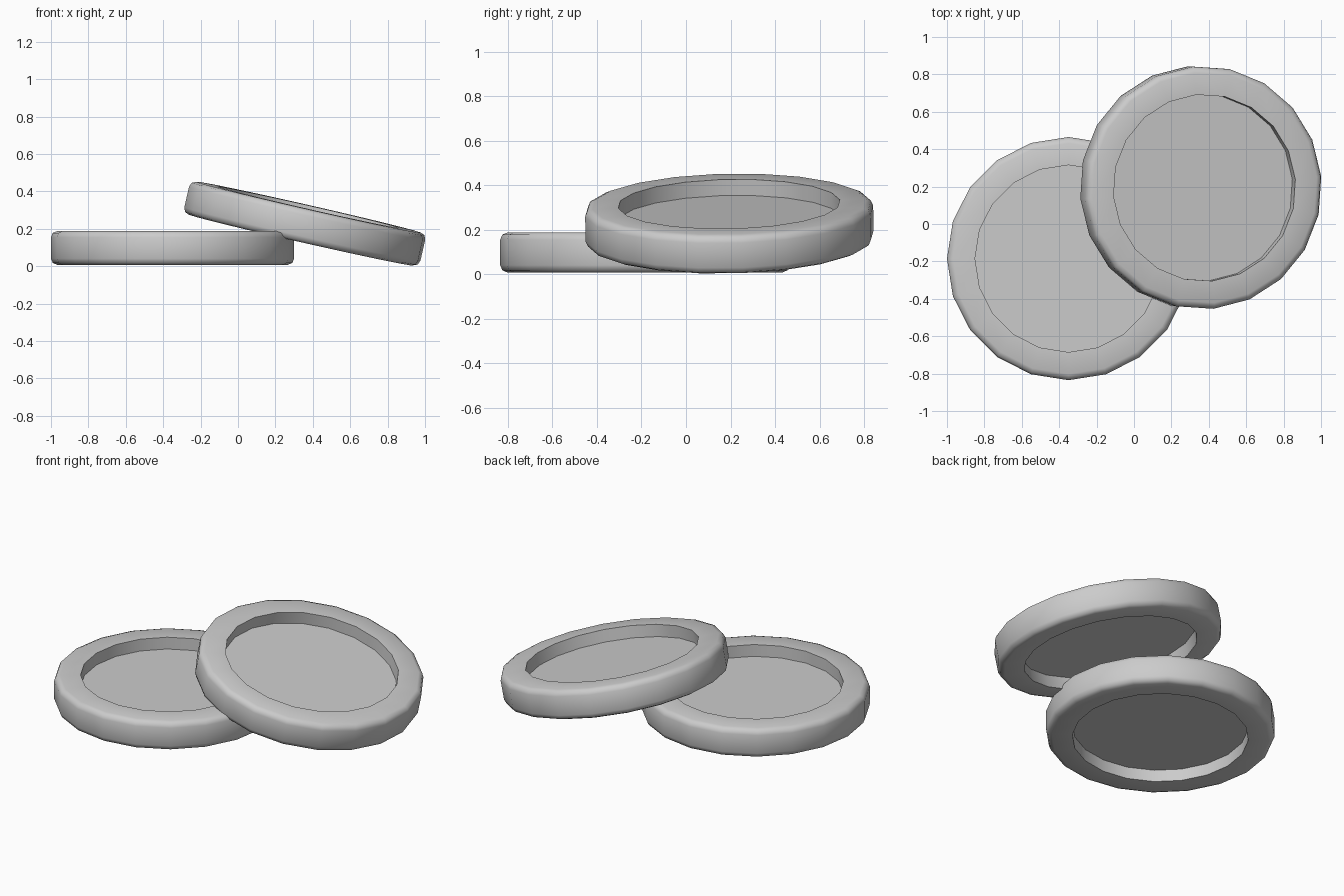
import bpy, bmesh, math
from mathutils import Matrix, Vector

if "Cube" in bpy.data.objects:
    bpy.data.objects.remove(bpy.data.objects["Cube"])

SIDES = 20
R, INNER, HALF, WEB, BEV = 0.65, 0.5, 0.09, 0.016, 0.033


def disc_profile():
    # upper half of the cross-section: recessed floor, recess wall, rim, rounded edge
    upper = [(INNER, WEB), (INNER, HALF)]
    for deg in (90, 45, 0):
        a = math.radians(deg)
        upper.append((R - BEV + BEV * math.cos(a), HALF - BEV + BEV * math.sin(a)))
    return upper + [(r, -z) for r, z in reversed(upper)]


def make_disc(name, matrix):
    bm = bmesh.new()
    rings = []
    for r, z in disc_profile():
        rings.append([bm.verts.new((r * math.cos(2 * math.pi * i / SIDES),
                                    r * math.sin(2 * math.pi * i / SIDES), z))
                      for i in range(SIDES)])
    for a, b in zip(rings, rings[1:]):
        for i in range(SIDES):
            j = (i + 1) % SIDES
            bm.faces.new((a[i], a[j], b[j], b[i]))
    # recessed floors, top and bottom
    bm.faces.new(rings[0])
    bm.faces.new(rings[-1])
    bmesh.ops.recalc_face_normals(bm, faces=bm.faces)
    mesh = bpy.data.meshes.new(name)
    bm.to_mesh(mesh)
    bm.free()
    obj = bpy.data.objects.new(name, mesh)
    bpy.context.collection.objects.link(obj)
    obj.matrix_world = matrix
    bpy.ops.object.select_all(action='DESELECT')
    obj.select_set(True)
    bpy.context.view_layer.objects.active = obj
    bpy.ops.object.shade_smooth_by_angle(angle=math.radians(50))
    return obj


# coin lying flat
make_disc("flat_coin", Matrix.Translation((-0.35, -0.185, 0.098)))

# coin leaning on the flat one
lean = (Matrix.Translation((0.357, 0.195, 0.228))
        @ Matrix.Rotation(math.radians(1.1), 4, 'X')
        @ Matrix.Rotation(math.radians(12.8), 4, 'Y')
        @ Matrix.Rotation(math.radians(5), 4, 'Z'))
make_disc("leaning_coin", lean)
